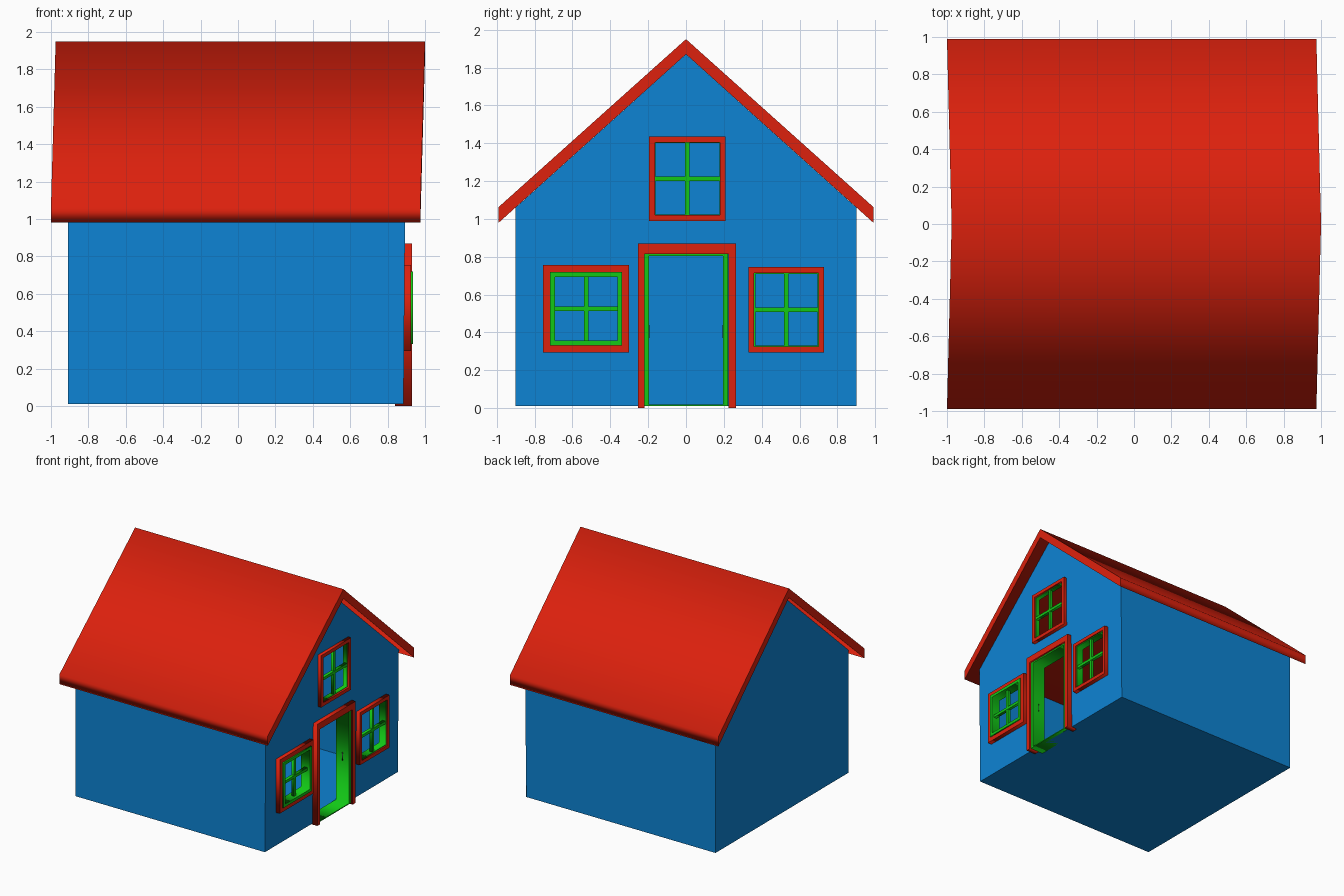
import bpy, bmesh

if "Cube" in bpy.data.objects:
    bpy.data.objects.remove(bpy.data.objects["Cube"])


def material(name, rgb):
    m = bpy.data.materials.new(name)
    m.diffuse_color = (*rgb, 1)
    m.use_nodes = True
    m.node_tree.nodes["Principled BSDF"].inputs["Base Color"].default_value = m.diffuse_color
    return m


BLUE = material("blue", (0.004, 0.23, 0.66))
RED = material("red", (0.72, 0.015, 0.004))
GREEN = material("green", (0.006, 0.58, 0.008))
DARK = material("dark", (0.02, 0.05, 0.02))


def lean(z):
    return 0.885 + 0.008 * z


def add_object(name, mesh, mat):
    mesh.materials.clear()
    mesh.materials.append(mat)
    ob = bpy.data.objects.new(name, mesh)
    bpy.context.collection.objects.link(ob)
    return ob


def rect(y0, y1, z0, z1):
    return [(y0, z0), (y1, z0), (y1, z1), (y0, z1)]


def panel(name, loops, x0, x1, mat):
    """Fill (y, z) outlines, inner loops become holes, extruded from x0 to x1."""
    cu = bpy.data.curves.new(name, 'CURVE')
    cu.dimensions = '2D'
    cu.fill_mode = 'BOTH'
    cu.extrude = (x1 - x0) / 2
    for loop in loops:
        s = cu.splines.new('POLY')
        s.points.add(len(loop) - 1)
        for p, (y, z) in zip(s.points, loop):
            p.co = (y, z, 0, 1)
        s.use_cyclic_u = True
    tmp = bpy.data.objects.new(name + "_outline", cu)
    mesh = bpy.data.meshes.new_from_object(tmp)
    bpy.data.objects.remove(tmp)
    for v in mesh.vertices:
        y, z, x = v.co
        v.co = (x + (x0 + x1) / 2, y, z)
    return add_object(name, mesh, mat)


def ring(name, y0, y1, z0, z1, w, x0, x1, mat):
    return panel(name, [rect(y0, y1, z0, z1),
                        rect(y0 + w, y1 - w, z0 + w, z1 - w)], x0, x1, mat)


# Thin walls and floor, open on the window side
gable = [(-0.9, 0.01), (0.9, 0.01), (0.9, 1.06), (0, 1.87), (-0.9, 1.06)]
bm = bmesh.new()
back = [bm.verts.new((-0.91, y, z)) for y, z in gable]
front = [bm.verts.new((lean(z), y, z)) for y, z in gable]
bm.faces.new(back[::-1])
for i, j in ((0, 1), (1, 2), (4, 0)):
    bm.faces.new((back[i], back[j], front[j], front[i]))
me = bpy.data.meshes.new("walls")
bm.to_mesh(me)
bm.free()
add_object("walls", me, BLUE)

# Windows: name, outer frame, frame width, green sash width, sash x range
windows = [("left_window", (-0.755, -0.30, 0.295, 0.755), 0.037, 0.025, (0.85, 0.935)),
           ("right_window", (0.33, 0.73, 0.295, 0.745), 0.03, 0.006, (0.85, 0.915)),
           ("upper_window", (-0.195, 0.21, 0.99, 1.435), 0.03, 0.004, (0.87, 0.91))]

# Gable wall with door and window openings
holes = [rect(-0.225, 0.225, 0.015, 0.815)]
for _, (a, b, c, d), w, _, _ in windows:
    holes.append(rect(a + w, b - w, c + w, d - w))
wall = panel("gable_wall", [gable] + holes, -0.002, 0.0, BLUE)
for v in wall.data.vertices:
    v.co.x += lean(v.co.z)

# Window frames, sashes and crossed bars
for name, (a, b, c, d), w, s, (x0, x1) in windows:
    ring(name + "_frame", a, b, c, d, w, 0.88, 0.925, RED)
    a, b, c, d = a + w, b - w, c + w, d - w
    ring(name + "_sash", a, b, c, d, s, x0, x1, GREEN)
    y, z, t = (a + b) / 2, (c + d) / 2, 0.012
    panel(name + "_upright_bar", [rect(y - t, y + t, c + s, d - s)], 0.885, 0.91, GREEN)
    panel(name + "_cross_bar", [rect(a + s, b - s, z - t, z + t)], 0.885, 0.912, GREEN)

# Door surround and deep green lining
panel("door_surround", [[(-0.255, 0), (-0.22, 0), (-0.22, 0.815), (0.225, 0.815),
                         (0.225, 0), (0.265, 0), (0.265, 0.87), (-0.255, 0.87)]],
      0.84, 0.93, RED)
panel("door_lining", [rect(-0.222, 0.222, 0.01, 0.815),
                      rect(-0.195, 0.195, 0.018, 0.803)], 0.79, 0.915, GREEN)
for side, y in (("left", -0.195), ("right", 0.195)):
    panel(side + "_latch_slot", [rect(y - 0.001, y + 0.001, 0.37, 0.44)], 0.85, 0.857, DARK)

# Pitched roof, its ridge shifted slightly along x
roof = panel("roof", [[(-0.99, 0.98), (0, 1.87), (0.99, 0.98),
                       (0.99, 1.063), (0, 1.95), (-0.99, 1.063)]], -1.0, 0.975, RED)
for v in roof.data.vertices:
    v.co.x += 0.025 * (1 - abs(v.co.y) / 0.99)
